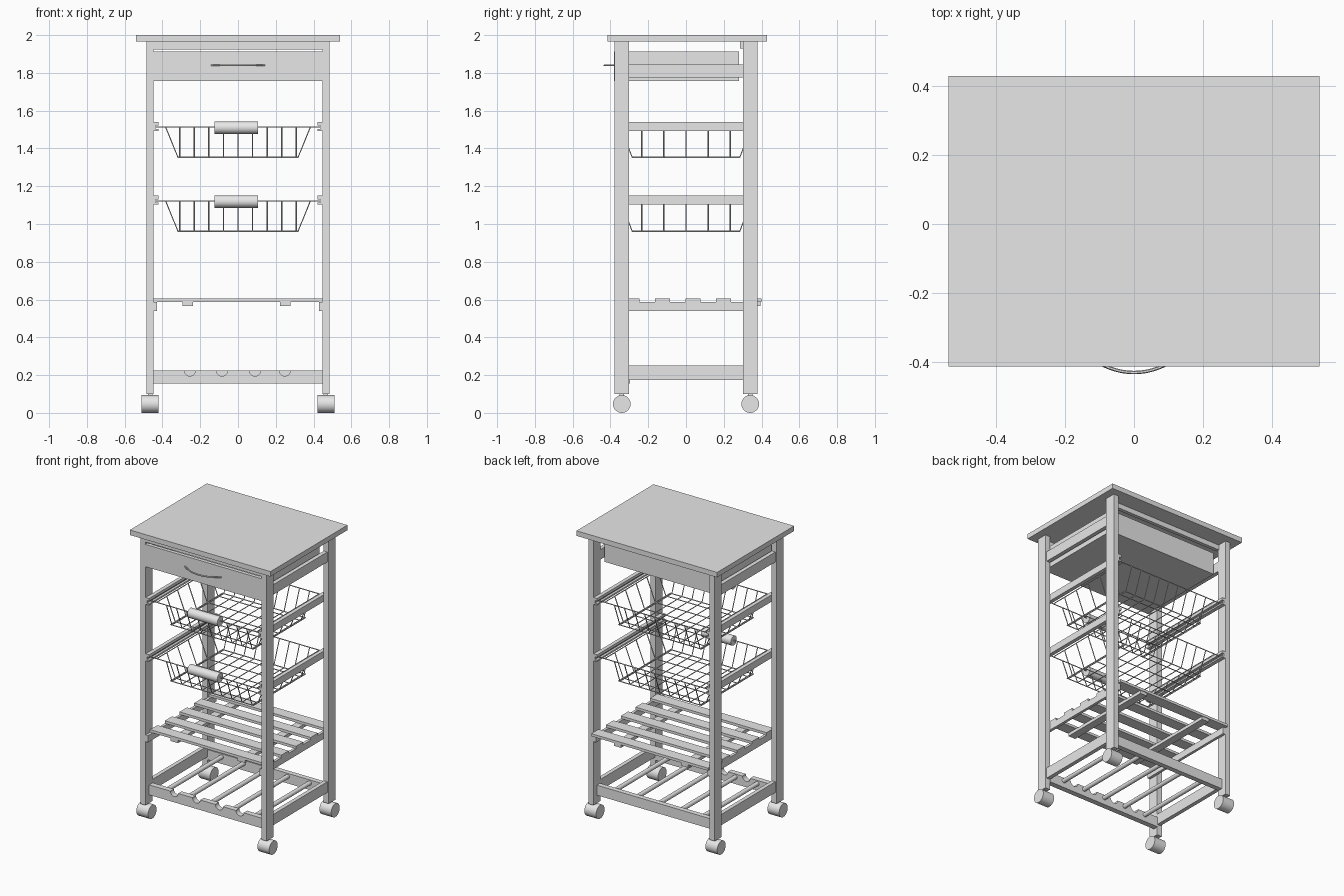
import bpy, bmesh, math
from mathutils import Matrix, Vector

if "Cube" in bpy.data.objects:
    bpy.data.objects.remove(bpy.data.objects["Cube"])

grey = bpy.data.materials.new("plain_grey")
grey.use_nodes = True
grey.diffuse_color = (0.8, 0.8, 0.8, 1)
grey.node_tree.nodes["Principled BSDF"].inputs["Base Color"].default_value = (0.8, 0.8, 0.8, 1)


def add(name, mesh, smooth=False):
    mesh.materials.clear()
    mesh.materials.append(grey)
    ob = bpy.data.objects.new(name, mesh)
    bpy.context.collection.objects.link(ob)
    if smooth:
        bpy.ops.object.select_all(action="DESELECT")
        ob.select_set(True)
        bpy.context.view_layer.objects.active = ob
        bpy.ops.object.shade_smooth_by_angle(angle=math.radians(40))
    return ob


def finish(name, bm, smooth=False):
    bmesh.ops.recalc_face_normals(bm, faces=bm.faces[:])
    mesh = bpy.data.meshes.new(name)
    bm.to_mesh(mesh)
    bm.free()
    return add(name, mesh, smooth)


def box(name, x, y, z):
    """Box from its (low, high) range on each axis."""
    bm = bmesh.new()
    size = [b - a for a, b in (x, y, z)]
    mid = [(a + b) / 2 for a, b in (x, y, z)]
    bmesh.ops.create_cube(bm, size=1, matrix=Matrix.Translation(mid) @ Matrix.Diagonal((*size, 1)))
    return finish(name, bm)


def side_box(name, s, x, y, z):
    return box(name, tuple(sorted((s * x[0], s * x[1]))), y, z)


def cylinder(name, centre, radius, length, axis, sides=24):
    bm = bmesh.new()
    turn = Matrix.Rotation(math.pi / 2, 4, "Y" if axis == "X" else "X")
    bmesh.ops.create_cone(bm, cap_ends=True, segments=sides, radius1=radius, radius2=radius,
                          depth=length, matrix=Matrix.Translation(centre) @ turn)
    return finish(name, bm, True)


def extrude_y(name, profile, y0, y1):
    """Extrude an x-z outline along y."""
    bm = bmesh.new()
    face = bm.faces.new([bm.verts.new((x, y0, z)) for x, z in profile])
    new = bmesh.ops.extrude_face_region(bm, geom=[face])["geom"]
    bmesh.ops.translate(bm, verts=[v for v in new if isinstance(v, bmesh.types.BMVert)],
                        vec=(0, y1 - y0, 0))
    return finish(name, bm)


def wires(name, paths, radius):
    """One mesh of round wires following the (points, closed) paths."""
    curve = bpy.data.curves.new(name, "CURVE")
    curve.dimensions = "3D"
    curve.bevel_depth = radius
    curve.bevel_resolution = 1
    curve.use_fill_caps = True
    for points, closed in paths:
        spline = curve.splines.new("POLY")
        spline.points.add(len(points) - 1)
        for p, co in zip(spline.points, points):
            p.co = (*co, 1)
        spline.use_cyclic_u = closed
    temp = bpy.data.objects.new(name + "_path", curve)
    mesh = bpy.data.meshes.new_from_object(temp)
    bpy.data.objects.remove(temp)
    return add(name, mesh, True)


IN = 0.447    # inner face of the legs
OUT = 0.485   # outer face of the legs

# Worktop
box("worktop", (-0.54, 0.54), (-0.415, 0.43), (1.965, 2.0))

# Legs, casters and side rails
for s, side in ((1, "left"), (-1, "right")):
    for y, end in ((-0.34, "front"), (0.34, "back")):
        side_box(f"{end}_{side}_leg", s, (IN, OUT), (y - 0.038, y + 0.038), (0.1, 1.965))
        cylinder(f"{end}_{side}_caster", (s * 0.465, y, 0.047), 0.047, 0.09, "X")
        box(f"{end}_{side}_caster_stem", (s * 0.465 - 0.012, s * 0.465 + 0.012),
            (y - 0.012, y + 0.012), (0.06, 0.11))
    side_box(f"upper_{side}_rail", s, (IN, 0.475), (-0.31, 0.31), (1.775, 1.845))
    side_box(f"lower_{side}_rail", s, (IN, 0.475), (-0.31, 0.31), (0.175, 0.25))
    side_box(f"shelf_{side}_rail", s, (0.428, IN), (-0.375, 0.375), (0.54, 0.587))

# Top cross rails
box("top_front_rail", (-IN, IN), (-0.375, -0.35), (1.925, 1.965))
box("top_back_rail", (-IN, IN), (0.285, 0.31), (1.93, 1.965))

# Drawer
box("drawer_front", (-IN, IN), (-0.38, -0.355), (1.757, 1.912))
box("drawer_bottom", (-0.43, 0.43), (-0.355, 0.28), (1.757, 1.77))
box("drawer_back", (-0.43, 0.43), (0.262, 0.28), (1.77, 1.912))
for s, side in ((1, "left"), (-1, "right")):
    side_box(f"drawer_{side}_side", s, (0.412, 0.43), (-0.355, 0.262), (1.77, 1.912))
arc = [0.14 * i / 8 for i in range(-8, 9)]
wires("drawer_handle", [([(x, -0.38 - 0.052 * (1 - (x / 0.14) ** 2), 1.84) for x in arc], False)], 0.005)


# Wire baskets on grooved runners
def basket(name, rim):
    base = rim - 0.16
    tx, ty, bx, by = 0.383, 0.345, 0.318, 0.285
    rect = lambda x, y, z: ([(-x, -y, z), (x, -y, z), (x, y, z), (-x, y, z)], True)
    paths = [rect(0.432, ty, rim), rect(tx, ty, rim), rect(bx, by, base)]
    for i in range(-4, 5):
        x = i * 0.077
        paths.append(([(x, -ty, rim), (x, -by, base), (x, by, base), (x, ty, rim)], False))
    for i in range(-2, 3):
        y = i * 0.117
        paths.append(([(-tx, y, rim), (-bx, y, base), (bx, y, base), (tx, y, rim)], False))
    wires(f"{name}_wires", paths, 0.0035)
    cylinder(f"{name}_handle", (-0.01, -ty, rim - 0.003), 0.033, 0.23, "X")
    for s, side in ((1, "left"), (-1, "right")):
        lo, hi, a, b, c = rim - 0.02, rim + 0.028, 0.42, 0.436, IN
        outline = [(a, lo), (c, lo), (c, hi), (a, hi), (a, rim + 0.009),
                   (b, rim + 0.009), (b, rim - 0.009), (a, rim - 0.009)]
        extrude_y(f"{name}_{side}_runner", [(s * x, z) for x, z in outline], -0.375, 0.375)


basket("upper_basket", 1.513)
basket("lower_basket", 1.122)

# Slatted shelf
for i in range(5):
    y = -0.285 + 0.161 * i
    box(f"shelf_slat_{i + 1}", (-IN, IN), (y - 0.04, y + 0.04), (0.587, 0.605))
for x, side in ((0.25, "left"), (-0.265, "right")):
    box(f"shelf_{side}_batten", (x - 0.028, x + 0.028), (-0.32, 0.395), (0.565, 0.587))

# Bottle rack: notched front rail, plain back rail, dowels
top, r = 0.225, 0.03
outline = [(IN, 0.155), (-IN, 0.155), (-IN, top)]
for cx in (-0.255, -0.085, 0.09, 0.248):
    outline += [(cx - r * math.cos(t), top - r * math.sin(t))
                for t in (math.pi * k / 10 for k in range(11))]
outline.append((IN, top))
extrude_y("rack_front_rail", outline, -0.335, -0.297)
box("rack_back_rail", (-IN, IN), (0.305, 0.34), (0.155, top))
for i in range(5):
    cylinder(f"rack_dowel_{i + 1}", (-0.34 + 0.169 * i, 0, 0.203), 0.015, 0.62, "Y", 12)
